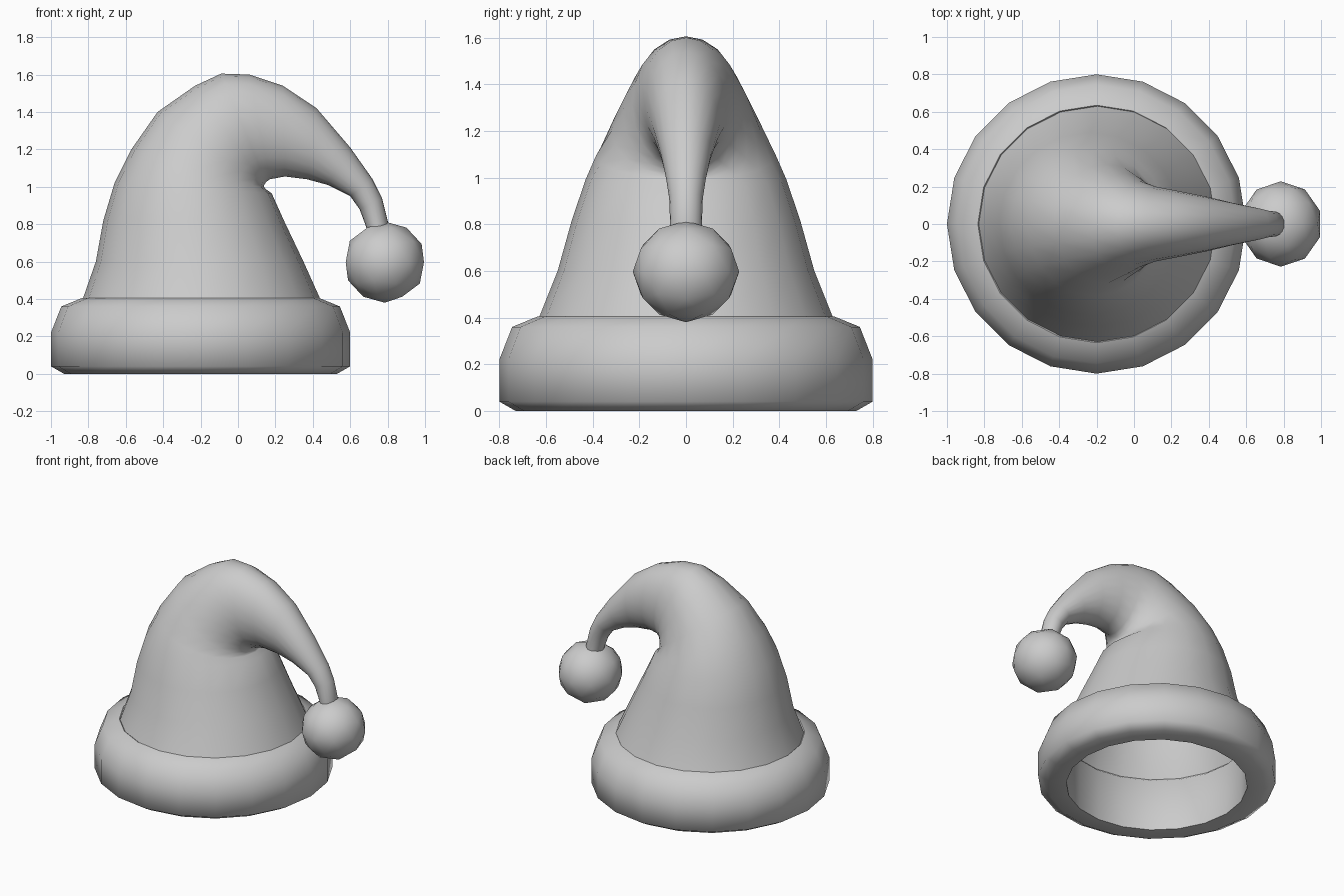
import bpy, bmesh
from math import cos, sin, pi, radians
from mathutils import Vector

if "Cube" in bpy.data.objects:
    bpy.data.objects.remove(bpy.data.objects["Cube"])

SIDES = 20


def finish(obj, angle):
    bpy.ops.object.select_all(action='DESELECT')
    obj.select_set(True)
    bpy.context.view_layer.objects.active = obj
    bpy.ops.object.shade_smooth_by_angle(angle=radians(angle))


def loft(name, rings, angle, closed=False):
    """Skin ellipses given as (outer x, outer z, inner x, inner z, half width in y)."""
    bm = bmesh.new()
    loops = []
    for ox, oz, ix, iz, w in rings:
        a, b = Vector((ox, 0, oz)), Vector((ix, 0, iz))
        mid, half = (a + b) / 2, (b - a) / 2
        loops.append([bm.verts.new(mid + half * cos(t) + Vector((0, w * sin(t), 0)))
                      for t in (2 * pi * k / SIDES for k in range(SIDES))])
    pairs = list(zip(loops, loops[1:]))
    if closed:
        pairs.append((loops[-1], loops[0]))
    for lo, hi in pairs:
        for k in range(SIDES):
            n = (k + 1) % SIDES
            bm.faces.new((lo[k], lo[n], hi[n], hi[k]))
    if closed:
        bmesh.ops.recalc_face_normals(bm, faces=bm.faces[:])
    mesh = bpy.data.meshes.new(name)
    bm.to_mesh(mesh)
    bm.free()
    obj = bpy.data.objects.new(name, mesh)
    bpy.context.collection.objects.link(obj)
    finish(obj, angle)
    return obj


# Thick rolled brim, open underneath
CX = -0.2
profile = [(0.61, 0.0), (0.73, 0.0), (0.80, 0.04), (0.80, 0.22),
           (0.745, 0.36), (0.635, 0.405), (0.61, 0.38)]
loft("brim", [(CX - r, z, CX + r, z, r) for r, z in profile], 60, closed=True)

# Soft cone folding over to the right
loft("hat_cone", [
    (-0.83, 0.40, 0.44, 0.40, 0.63),
    (-0.76, 0.60, 0.35, 0.60, 0.55),
    (-0.72, 0.82, 0.25, 0.81, 0.49),
    (-0.66, 1.02, 0.18, 0.965, 0.43),
    (-0.57, 1.20, 0.145, 0.99, 0.385),
    (-0.43, 1.40, 0.14, 1.00, 0.32),
    (-0.23, 1.54, 0.14, 1.01, 0.27),
    (-0.09, 1.605, 0.15, 1.025, 0.23),
    (0.06, 1.60, 0.17, 1.04, 0.20),
    (0.24, 1.54, 0.25, 1.055, 0.175),
    (0.42, 1.42, 0.37, 1.04, 0.145),
    (0.60, 1.21, 0.48, 1.01, 0.11),
    (0.72, 1.04, 0.60, 0.95, 0.085),
    (0.77, 0.94, 0.65, 0.88, 0.072),
    (0.805, 0.80, 0.68, 0.80, 0.068),
    (0.80, 0.77, 0.69, 0.77, 0.068),
], 80)

# Pompom at the tip
bpy.ops.mesh.primitive_ico_sphere_add(subdivisions=2, radius=1, location=(0.785, 0, 0.597))
pompom = bpy.context.object
pompom.name = "pompom"
pompom.scale = (0.22, 0.228, 0.217)
finish(pompom, 60)
